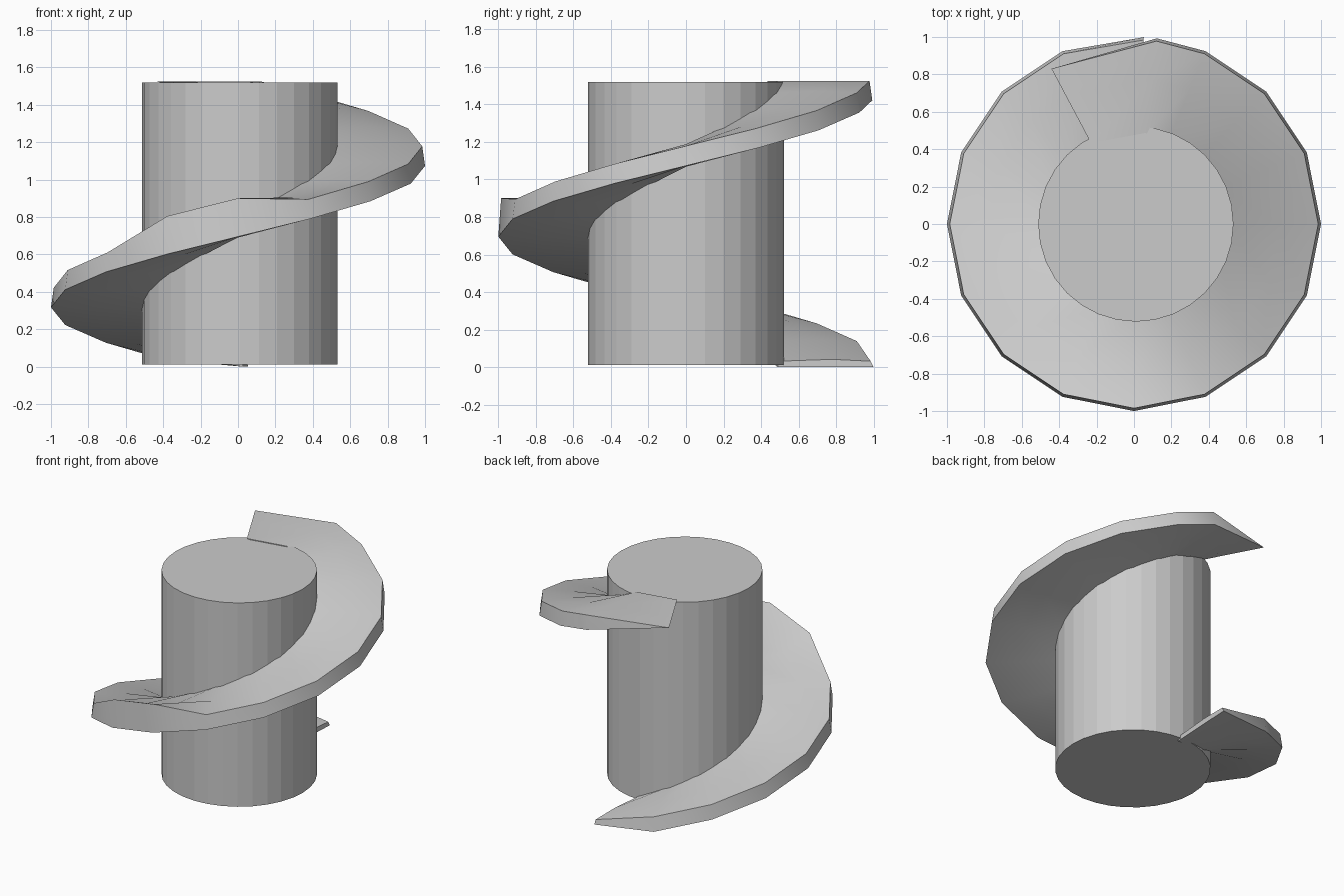
import bpy, bmesh, math

if "Cube" in bpy.data.objects:
    bpy.data.objects.remove(bpy.data.objects["Cube"])

# central shaft
bpy.ops.mesh.primitive_cylinder_add(vertices=32, radius=0.522, depth=1.51, location=(0.01, 0, 0.765))
bpy.context.object.name = "shaft"

# helical flight: one turn of a thick blade, flattened to points at both ends
STEP = 22.5
RISE = 0.0945
THICK = 0.11


def section(deg):
    low = 0.69 + RISE * (deg - 270) / STEP
    high = low + THICK
    outer_high = high + (0.1 if 240 < deg < 275 else 0)
    clamp = lambda z: min(max(z, 0.0), 1.525)
    a = math.radians(deg)
    profile = [(0.49, low), (0.78, low), (1.0, low + 0.005),
               (0.985, outer_high), (0.78, high + 0.01), (0.49, high)]
    if deg > 470:
        profile = [(min(r, 0.94), z) for r, z in profile]
    return [(r * math.cos(a), r * math.sin(a), clamp(z)) for r, z in profile]


angles = [87] + [112.5 + STEP * i for i in range(15)] + [443, 478]
bm = bmesh.new()
rings = [[bm.verts.new(p) for p in section(d)] for d in angles]
n = len(rings[0])
for r0, r1 in zip(rings, rings[1:]):
    for i in range(n):
        j = (i + 1) % n
        bm.faces.new((r0[i], r1[i], r1[j], r0[j]))
bm.faces.new(rings[0])
bm.faces.new(rings[-1][::-1])
bmesh.ops.remove_doubles(bm, verts=bm.verts, dist=0.002)
bmesh.ops.recalc_face_normals(bm, faces=bm.faces)
mesh = bpy.data.meshes.new("spiral_flight")
bm.to_mesh(mesh)
bm.free()
flight = bpy.data.objects.new("spiral_flight", mesh)
bpy.context.collection.objects.link(flight)
bpy.ops.object.select_all(action='DESELECT')
flight.select_set(True)
bpy.context.view_layer.objects.active = flight
bpy.ops.object.shade_smooth_by_angle(angle=math.radians(40))
